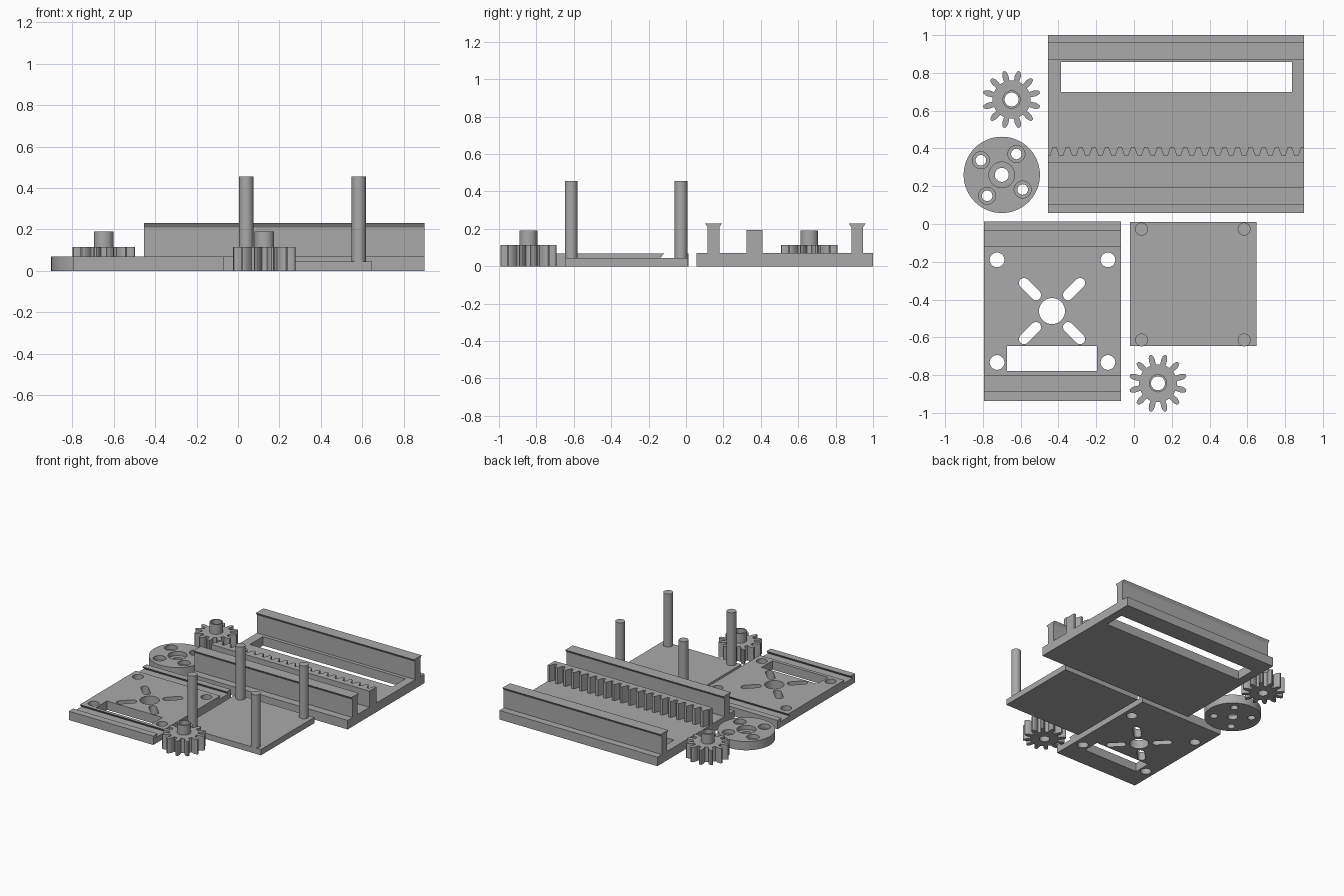
import bpy, bmesh, math
from mathutils import Vector

if "Cube" in bpy.data.objects:
    bpy.data.objects.remove(bpy.data.objects["Cube"])

grey = bpy.data.materials.new("plain grey")
grey.diffuse_color = (0.40, 0.40, 0.40, 1)
grey.use_nodes = True
grey.node_tree.nodes["Principled BSDF"].inputs["Base Color"].default_value = grey.diffuse_color


def prism(name, outline, lo, hi, axis="z"):
    """Extrude a 2D outline along z (outline = x, y) or along x (outline = y, z)."""
    bm = bmesh.new()
    place = (lambda a, b, t: (a, b, t)) if axis == "z" else (lambda a, b, t: (t, a, b))
    face = bm.faces.new([bm.verts.new(place(a, b, lo)) for a, b in outline])
    new = bmesh.ops.extrude_face_region(bm, geom=[face])["geom"]
    step = Vector(place(0, 0, hi - lo))
    bmesh.ops.translate(bm, vec=step, verts=[v for v in new if isinstance(v, bmesh.types.BMVert)])
    bmesh.ops.recalc_face_normals(bm, faces=bm.faces)
    mesh = bpy.data.meshes.new(name)
    bm.to_mesh(mesh)
    bm.free()
    mesh.materials.append(grey)
    obj = bpy.data.objects.new(name, mesh)
    bpy.context.collection.objects.link(obj)
    return obj


def rect(x0, x1, y0, y1):
    return [(x0, y0), (x1, y0), (x1, y1), (x0, y1)]


def circle(x, y, r, n=40):
    return [(x + r * math.cos(2 * math.pi * i / n), y + r * math.sin(2 * math.pi * i / n))
            for i in range(n)]


def slot(x, y, angle, near, far, r, n=10):
    """Rounded slot running radially from a centre point."""
    pts = []
    for dist, start in ((far, -math.pi / 2), (near, math.pi / 2)):
        for i in range(n + 1):
            a = angle + start + math.pi * i / n
            pts.append((x + dist * math.cos(angle) + r * math.cos(a),
                        y + dist * math.sin(angle) + r * math.sin(a)))
    return pts


def cut(obj, outline, lo=-0.1, hi=0.6, axis="z"):
    cutter = prism("cutter", outline, lo, hi, axis)
    bpy.context.view_layer.objects.active = obj
    mod = obj.modifiers.new("cut", "BOOLEAN")
    mod.operation, mod.solver, mod.object = "DIFFERENCE", "EXACT", cutter
    bpy.ops.object.modifier_apply(modifier=mod.name)
    bpy.data.objects.remove(cutter)


# Rail base with long window
X0, X1 = -0.455, 0.90
base = prism("rail_base", rect(X0, X1, 0.057, 1.0), 0, 0.07)
cut(base, rect(-0.386, 0.836, 0.698, 0.857))

# Two rails with flared tops
for label, c in (("front", 0.147), ("back", 0.915)):
    half = [(0.031, 0.07), (0.031, 0.208), (0.046, 0.23)]
    profile = [(c + y, z) for y, z in half] + [(c - y, z) for y, z in reversed(half)]
    prism(label + "_rail", profile, X0, X1, "x")

# Toothed rack
pitch, root, tip = 0.0692, 0.362, 0.408
teeth = [(X0, root)]
for i in range(20):
    for f, y in ((0.12, root), (0.36, tip), (0.64, tip), (0.88, root)):
        x = X0 + (i + f) * pitch
        if x < X1:
            teeth.append((x, y))
teeth.append((X1, teeth[-1][1]))
prism("rack", [(X1, 0.323), (X0, 0.323)] + teeth, 0.07, 0.195)

# Two pinion gears with hubs
for label, gx, gy in (("back", -0.648, 0.659), ("front", 0.127, -0.843)):
    flank = [(0.101, 8), (0.115, 7.6), (0.129, 7.2), (0.142, 5.2), (0.15, 3.6), (0.154, 2)]
    outline = []
    for t in range(12):
        mid = 15 + 30 * t
        side = [(r, mid - a) for r, a in flank] + [(r, mid + a) for r, a in reversed(flank)]
        outline += [(gx + r * math.cos(math.radians(a)), gy + r * math.sin(math.radians(a)))
                    for r, a in side]
    for part in (prism(label + "_gear", outline, 0, 0.115),
                 prism(label + "_gear_hub", circle(gx, gy, 0.048), 0.115, 0.19)):
        cut(part, circle(gx, gy, 0.037))

# Round horn disc with counterbored holes
dx, dy = -0.70, 0.26
disc = prism("disc", circle(dx, dy, 0.202, 64), 0, 0.068)
cut(disc, circle(dx, dy, 0.068), 0.035, 0.2)
cut(disc, circle(dx, dy, 0.037))
for k in range(4):
    a = math.radians(55 + 90 * k)
    hx, hy = dx + 0.135 * math.cos(a), dy + 0.135 * math.sin(a)
    cut(disc, circle(hx, hy, 0.045, 32), 0.035, 0.2)
    cut(disc, circle(hx, hy, 0.028, 32))

# Sliding plate with dovetail grooves, holes, slots and window
plate = prism("slide_plate", rect(-0.794, -0.07, -0.937, 0.013), 0, 0.068)
for c in (-0.077, -0.844):
    groove = [(c - 0.06, 0.045), (c + 0.06, 0.045), (c + 0.04, 0.068),
              (c + 0.04, 0.1), (c - 0.04, 0.1), (c - 0.04, 0.068)]
    cut(plate, groove, -1, 0.1, "x")
for x in (-0.725, -0.138):
    for y in (-0.19, -0.733):
        cut(plate, circle(x, y, 0.039))
cut(plate, circle(-0.434, -0.461, 0.069))
for k in range(4):
    cut(plate, slot(-0.434, -0.461, math.radians(45 + 90 * k), 0.12, 0.21, 0.027))
cut(plate, rect(-0.672, -0.196, -0.778, -0.645))

# Cover plate with four posts
prism("cover_plate", rect(-0.022, 0.648, -0.645, 0.011), 0, 0.045)
for x in (0.04, 0.583):
    for y in (-0.027, -0.614):
        prism("post", circle(x, y, 0.034), 0.045, 0.455)

# Smooth round walls, keep edges sharp
for obj in bpy.data.objects:
    obj.select_set(True)
bpy.context.view_layer.objects.active = plate
bpy.ops.object.shade_smooth_by_angle(angle=math.radians(25))
